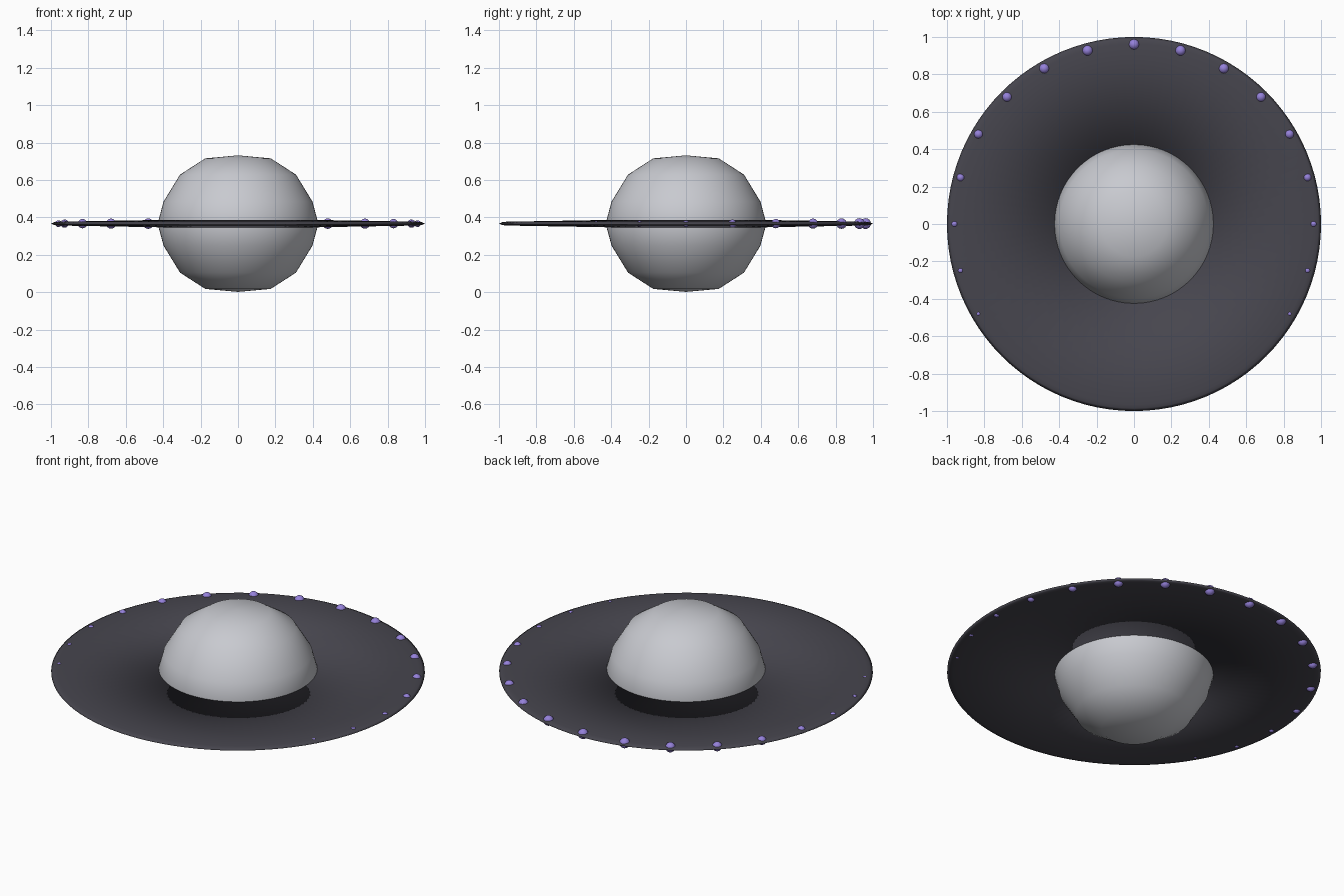
import bpy, bmesh, math

if "Cube" in bpy.data.objects:
    bpy.data.objects.remove(bpy.data.objects["Cube"])

MID = 0.367  # height of the disc's middle plane


def material(name, rgb):
    m = bpy.data.materials.new(name)
    m.diffuse_color = (*rgb, 1)
    m.use_nodes = True
    m.node_tree.nodes["Principled BSDF"].inputs["Base Color"].default_value = m.diffuse_color
    return m


pale = material("pale_grey", (0.58, 0.59, 0.63))
dark = material("dark_slate", (0.062, 0.060, 0.076))
violet = material("violet", (0.30, 0.22, 0.70))


def finish(bm, name, mat):
    bmesh.ops.remove_doubles(bm, verts=bm.verts, dist=1e-5)
    bmesh.ops.recalc_face_normals(bm, faces=bm.faces)
    for f in bm.faces:
        f.smooth = True
    me = bpy.data.meshes.new(name)
    bm.to_mesh(me)
    bm.free()
    me.materials.append(mat)
    ob = bpy.data.objects.new(name, me)
    bpy.context.collection.objects.link(ob)
    return ob


def lathe(name, profile, steps, mat, closed=False):
    bm = bmesh.new()
    vs = [bm.verts.new((r, 0, MID + z)) for r, z in profile]
    pairs = list(zip(vs, vs[1:])) + ([(vs[-1], vs[0])] if closed else [])
    es = [bm.edges.new(p) for p in pairs]
    bmesh.ops.spin(bm, geom=vs + es, axis=(0, 0, 1), cent=(0, 0, 0),
                   angle=2 * math.pi, steps=steps)
    return finish(bm, name, mat)


def mirrored(upper):
    return upper + [(r, -z) for r, z in reversed(upper) if z > 0]


# Faceted-profile body, the same above and below the disc
lathe("central_body", mirrored([(0, 0.365), (0.175, 0.349), (0.31, 0.262),
                                (0.398, 0.118), (0.43, 0.0)]), 64, pale)

# Thin disc tapering to a sharp rim
lathe("disc", mirrored([(0.40, 0.020), (0.965, 0.010), (0.985, 0.007),
                        (1.0, 0.0)]), 96, dark, closed=True)

# Rim beads, largest at the back and shrinking towards the front
radii = [0.029, 0.029, 0.028, 0.027, 0.025, 0.022, 0.018, 0.016, 0.0135]
for i, r in enumerate(radii):
    for side in ((1, -1) if i else (1,)):
        a = math.radians(15 * i)
        bm = bmesh.new()
        bmesh.ops.create_uvsphere(bm, u_segments=12, v_segments=8, radius=r)
        ob = finish(bm, f"rim_bead_{i}_{'right' if side > 0 else 'left'}", violet)
        ob.location = (side * 0.96 * math.sin(a), 0.96 * math.cos(a), MID)
